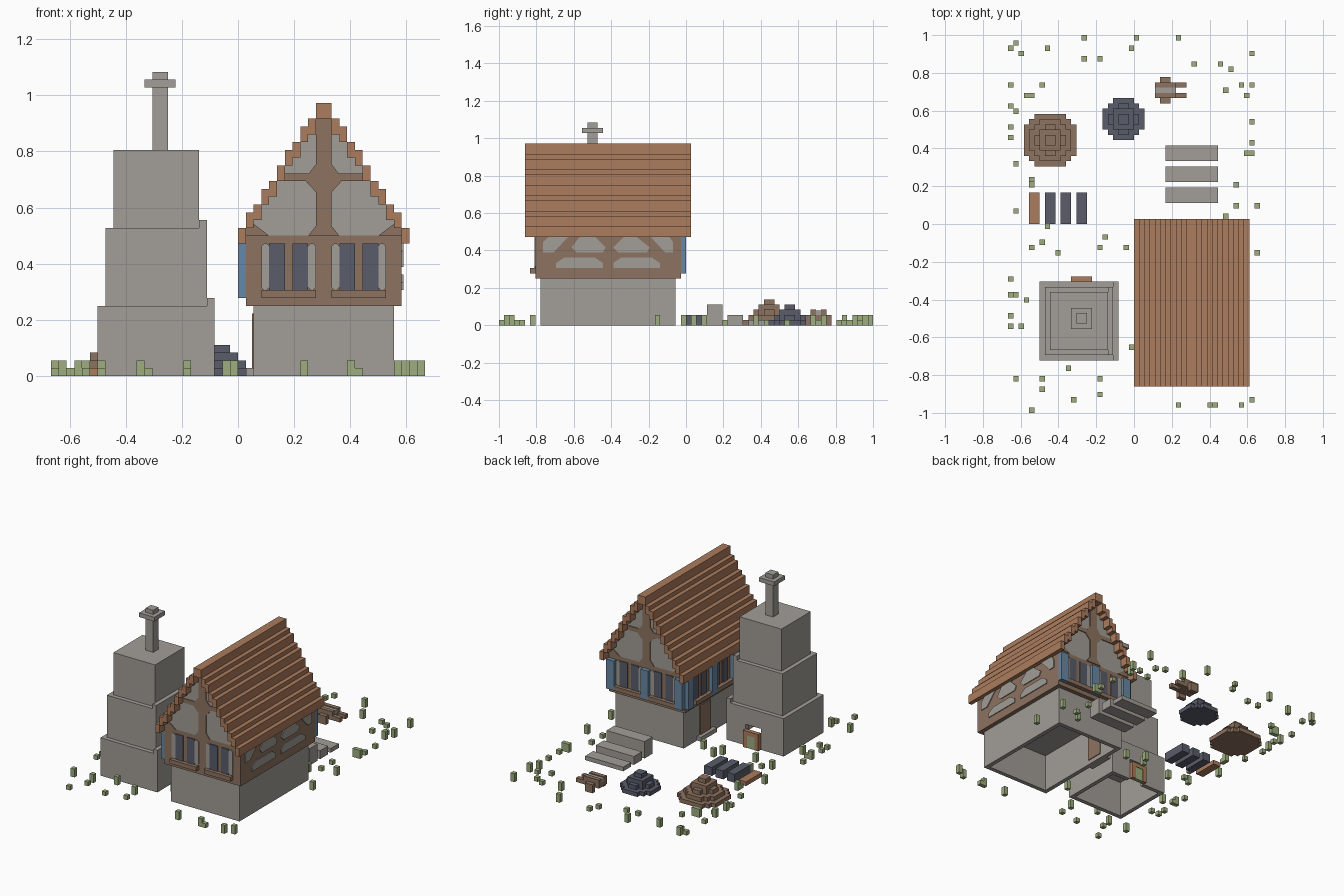
import bpy, bmesh, random
from mathutils import Vector

if "Cube" in bpy.data.objects:
    bpy.data.objects.remove(bpy.data.objects["Cube"])

U = 1 / 36  # one block; all coordinates below are in blocks
random.seed(4)


def material(name, rgb):
    m = bpy.data.materials.new(name)
    m.diffuse_color = (*rgb, 1)
    m.use_nodes = True
    m.node_tree.nodes["Principled BSDF"].inputs["Base Color"].default_value = m.diffuse_color
    return m


STONE = material("stone", (0.36, 0.34, 0.31))
TIMBER = material("timber", (0.27, 0.17, 0.115))
ROOF = material("roof_tile", (0.41, 0.20, 0.11))
GREEN = material("grass", (0.34, 0.42, 0.21))
DARK = material("dark_slate", (0.10, 0.11, 0.145))
BLUE = material("blue_paint", (0.14, 0.245, 0.37))


def finish(bm, name, mat):
    bmesh.ops.recalc_face_normals(bm, faces=bm.faces)
    me = bpy.data.meshes.new(name)
    bm.to_mesh(me)
    bm.free()
    me.materials.append(mat)
    ob = bpy.data.objects.new(name, me)
    bpy.context.collection.objects.link(ob)


def boxes(name, mat, items):
    """One object made of boxes (x0, x1, y0, y1, z0, z1)."""
    bm = bmesh.new()
    for x0, x1, y0, y1, z0, z1 in items:
        vs = bmesh.ops.create_cube(bm, size=1)["verts"]
        for v in vs:
            v.co = Vector(((x0 if v.co.x < 0 else x1), (y0 if v.co.y < 0 else y1),
                           (z0 if v.co.z < 0 else z1))) * U
    finish(bm, name, mat)


def plates(name, mat, outlines, axis, at, out, thick=0.2):
    """Thin plates on a wall: outlines hold (across, z) points."""
    bm = bmesh.new()
    for pts in outlines:
        co = [Vector((a, at, z) if axis == "y" else (at, a, z)) * U for a, z in pts]
        f = bm.faces.new([bm.verts.new(c) for c in co])
        new = bmesh.ops.extrude_face_region(bm, geom=[f])["geom"]
        d = Vector((0, out, 0) if axis == "y" else (out, 0, 0)) * thick * U
        for v in new:
            if isinstance(v, bmesh.types.BMVert):
                v.co += d
    finish(bm, name, mat)


def rect(a0, a1, z0, z1, c=0.0):
    if not c:
        return [(a0, z0), (a1, z0), (a1, z1), (a0, z1)]
    return [(a0 + c, z0), (a1 - c, z0), (a1, z0 + c), (a1, z1 - c),
            (a1 - c, z1), (a0 + c, z1), (a0, z1 - c), (a0, z0 + c)]


def walls(x0, x1, y0, y1, z0, z1):
    """Three walls; the back wall is added separately."""
    return [(x0, x0 + 1, y0, y1, z0, z1), (x1 - 1, x1, y0, y1, z0, z1),
            (x0 + 1, x1 - 1, y0, y0 + 1, z0, z1)]


# House: hollow stone base, timber storey
boxes("house_base", STONE, walls(2, 20, -28, -2, 0, 9) + [(3, 19, -3, -2, 0, 9)])
boxes("house_ceiling", STONE, [(3, 19, -27, -3, 8.8, 9)])
boxes("upper_storey", TIMBER, [(1, 21, -29, -1, 9, 18)])
boxes("side_door", TIMBER, [(1.8, 3.2, -12, -8, 1, 8)])
boxes("door_step", STONE, [(1, 2, -13, -7, 0, 1)])

# Stepped roof and gable walls
tops = [round(19 + 1.6 * i) for i in range(11)]
roof, gable = [], []
for i, t in enumerate(tops):
    for x in (i, 21 - i):
        roof.append((x, x + 1, -31, 1, t - 2, t))
        if i:
            for y in (-29, -2):
                gable.append((x, x + 1, y, y + 1, 18, t - 2))
boxes("roof", ROOF, roof)
boxes("gable_walls", STONE, gable)

# Windows and beams on the two gable ends
for side, at, out in (("front", -29, -1), ("back", -1, 1)):
    plates(side + "_gable_beams", TIMBER,
           [rect(10, 12, 18, 33), rect(5, 17, 25, 26),
            [(11, 22.5), (13.5, 25.2), (11, 28.5), (8.5, 25.2)],
            [(1, 18), (4, 18), (2, 19.5), (1, 19)], [(18, 18), (21, 18), (21, 19), (20, 19.5)],
            [(9, 18), (13, 18), (11, 20.5)]], "y", at, out)
    cells = (3, 12)
    plates(side + "_window_surrounds", STONE,
           [rect(c + a, c + a + 1, 11, 17, 0.35) for c in cells for a in (0, 6)], "y", at, out)
    plates(side + "_window_panes", DARK,
           [rect(c + a, c + a + 2, 11, 17) for c in cells for a in (1, 4)], "y", at, out)
    boxes(side + "_sills", TIMBER,
          [(c, c + 7, min(at, at + out), max(at, at + out), 10, 11) for c in cells])

# Blue shutters on the back and left walls
boxes("back_shutters", BLUE, [(x, x + 2, -1, 0, 10, 17) for x in (1, 10, 19)])
boxes("left_shutters", BLUE, [(0, 1, y, y + 2, 10, 17) for y in (-29, -20, -12, -3)])
plates("left_window_panes", DARK,
       [rect(a, a + 2, 11, 17) for y in (-27, -18, -10) for a in (y + 1, y + 4)], "x", 1, -1)
boxes("left_sills", TIMBER, [(0, 1, y, y + 6, 10, 11) for y in (-27, -18, -10)])

# Plaster panels between the braces on the right wall
upper = [[(-27.5, 14), (-25.5, 14), (-22.7, 17), (-26.5, 17), (-27.5, 16)],
         [(-22, 15), (-21, 14), (-16, 14), (-15.5, 15), (-17.5, 17), (-20.5, 17)],
         [(-14, 15), (-13, 14), (-7.5, 14), (-7, 15), (-9.5, 17), (-12, 17)],
         [(-4, 14), (-2.5, 14), (-2.5, 16), (-3.2, 17), (-6.8, 17)]]
lower = [[(a, 11), (a + 9, 11), (a + 9, 12), (a + 7.5, 13), (a + 1.5, 13), (a, 12)]
         for a in (-25, -14)]
plates("right_wall_panels", STONE, upper + lower, "x", 21, 1)

# Furnace tower: hollow bottom tier, stepped tiers, chimney
boxes("tower_base", STONE, walls(-18, -3, -26, -11, 0, 9) + [
    (-17, -12, -12, -11, 0, 9), (-8, -4, -12, -11, 0, 9), (-12, -8, -12, -11, 5, 9)])
boxes("tower_tiers", STONE, [(-17, -4, -25, -12, 9, 19), (-16, -5, -24, -13, 19, 29),
                             (-4, -3, -26, -11, 9, 10), (-5, -4, -25, -12, 19, 20)])
boxes("tower_lid", STONE, [(-18, -3, -26, -11, 8.5, 9)])
boxes("chimney", STONE, [(-11, -9, -19, -17, 29, 39), (-12, -8, -20, -16, 37, 38)])
boxes("furnace_door_frame", ROOF, [(-12, -11, -11, -10, 0, 4), (-9, -8, -11, -10, 0, 4),
                                   (-11, -9, -11, -10, 3, 4)])
boxes("furnace_door_filling", GREEN, [(-11, -9, -11, -10.1, 0, 3)])


# Stepped heaps
def heap(name, mat, cx, cy, r):
    parts = []
    for z in range(r):
        q = r - z
        for k in ({0, 1, 2} if q > 2 else {0}):
            a, b = q - k, q - (min(2, q - 1) - k if q > 2 else 0)
            parts.append((cx - a, cx + a, cy - b, cy + b, z, z + 1))
    boxes(name, mat, parts)


heap("wood_heap", TIMBER, -16, 16, 5)
heap("ore_heap", DARK, -2, 20, 4)

# Bars lying beside the tower
boxes("copper_bar", ROOF, [(-20, -18, 0, 6, 0, 1)])
boxes("iron_bars", DARK, [(x, x + 2, 0, 6, 0, 2) for x in (-17, -14, -11)])

# Stone blocks behind the house
boxes("stone_slabs", STONE, [(6, 16, 4, 7, 0, 4), (6, 16, 8, 11, 0, 2), (6, 16, 12, 15, 0, 1)])

# Wheelbarrow
boxes("barrow_body", TIMBER, [(4, 8, 24, 25, 1, 3), (4, 8, 26, 27, 1, 3), (4, 8, 25, 26, 1, 2),
                              (5, 7, 23, 24, 0, 2), (5, 7, 27, 28, 0, 2),
                              (8, 10, 24, 25, 1, 2), (8, 10, 26, 27, 1, 2)])
boxes("barrow_load", STONE, [(4, 8, 25, 26, 2, 2.8)])

# Grass tufts
tufts = [(-24, 33), (-23, 34), (-22, 32), (-17, 33), (-10, 35), (-10, 31), (-7, 31), (-1, 33),
         (0, 35), (8, 35), (11, 30), (16, 30), (18, 29), (22, 32), (22, 26), (20, 26), (17, 25),
         (21, 24), (22, 19), (22, 15), (22, 13), (21, 13), (19, 7), (19, 3), (23, 3), (17, 1),
         (23, -6), (-24, 26), (-24, 22), (-24, 18), (-24, 16), (-23, 21), (-18, 26), (-20, 24),
         (-21, 24), (-23, 11), (-20, 8), (-20, 7), (-23, 2), (-17, -1), (-18, -4), (-20, -5),
         (-15, -6), (-6, -3), (-7, -5), (-2, -5), (-24, -11), (-23, -14), (-24, -14), (-21, -15),
         (-24, -18), (-24, -20), (-22, -20), (-1, -24), (-13, -28), (-23, -30), (-18, -30),
         (-18, -32), (-20, -36), (-12, -34), (-7, -30), (-7, -33), (8, -35), (14, -35),
         (15, -35), (20, -35), (22, -34)]
boxes("grass_tufts", GREEN, [(x, x + 1, y, y + 1, 0, random.choice((1, 2))) for x, y in tufts])
